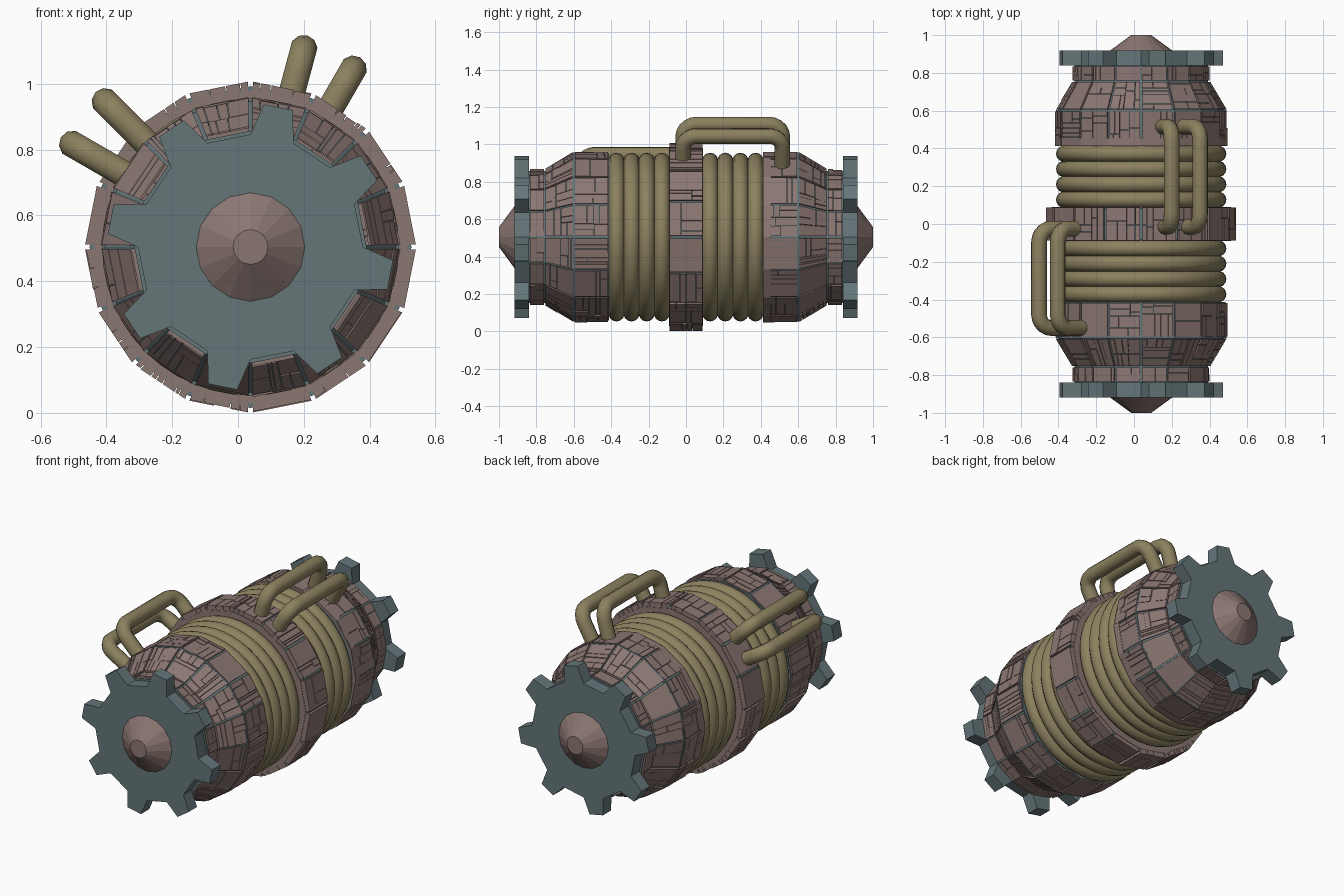
import bpy, bmesh, random
from math import sin, cos, pi, radians
from mathutils import Vector

if "Cube" in bpy.data.objects:
    bpy.data.objects.remove(bpy.data.objects["Cube"])

random.seed(7)
CX, CZ, N = 0.038, 0.504, 16


def material(name, rgb):
    m = bpy.data.materials.new(name)
    m.diffuse_color = (*rgb, 1)
    m.use_nodes = True
    m.node_tree.nodes["Principled BSDF"].inputs["Base Color"].default_value = m.diffuse_color
    return m


HULL = material("hull_brown", (0.26, 0.185, 0.17))
TEAL = material("trim_teal", (0.13, 0.18, 0.19))
PIPE = material("pipe_olive", (0.26, 0.22, 0.115))


def polar(r, a, y):
    return Vector((CX + r * cos(a), y, CZ + r * sin(a)))


def finish(name, bm, mat, smooth=False):
    bmesh.ops.recalc_face_normals(bm, faces=bm.faces)
    me = bpy.data.meshes.new(name)
    bm.to_mesh(me)
    bm.free()
    ob = bpy.data.objects.new(name, me)
    bpy.context.collection.objects.link(ob)
    me.materials.append(mat)
    if smooth:
        for p in me.polygons:
            p.use_smooth = True
    return ob


def lathe(name, profile, mat, n=N):
    """Closed solid of revolution about the long axis from (y, r) points."""
    bm = bmesh.new()
    rings = [[bm.verts.new(polar(r, 2 * pi * k / n, y)) for k in range(n)] for y, r in profile]
    for a, b in zip(rings, rings[1:]):
        for k in range(n):
            bm.faces.new((a[k], a[(k + 1) % n], b[(k + 1) % n], b[k]))
    bm.faces.new(rings[0])
    bm.faces.new(rings[-1])
    return finish(name, bm, mat)


def split(rect, depth):
    """Randomly cut a unit rectangle into smaller plates."""
    u0, v0, u1, v1 = rect
    if depth == 0 or random.random() < 0.15:
        return [rect]
    t = random.uniform(0.3, 0.7)
    if random.random() < 0.5:
        m = u0 + (u1 - u0) * t
        return split((u0, v0, m, v1), depth - 1) + split((m, v0, u1, v1), depth - 1)
    m = v0 + (v1 - v0) * t
    return split((u0, v0, u1, m), depth - 1) + split((u0, m, u1, v1), depth - 1)


def panels(name, y0, r0, y1, r1, depth=3):
    """Sixteen-sided belt of slightly uneven armour plates."""
    bm = bmesh.new()
    edge = 0.03
    for k in range(N):
        a0, a1 = 2 * pi * k / N, 2 * pi * (k + 1) / N

        def at(u, v, sink):
            u, v = edge + u * (1 - 2 * edge), edge + v * (1 - 2 * edge)
            y, r = y0 + (y1 - y0) * v, r0 + (r1 - r0) * v - sink
            return polar(r, a0, y).lerp(polar(r, a1, y), u)

        for u0, v0, u1, v1 in split((0, 0, 1, 1), depth):
            s, g = random.choice((0, 0, 0.003)), 0.008
            quad = [(u0 + g, v0 + g), (u1 - g, v0 + g), (u1 - g, v1 - g), (u0 + g, v1 - g)]
            top = [bm.verts.new(at(u, v, s)) for u, v in quad]
            low = [bm.verts.new(at(u, v, 0.03)) for u, v in quad]
            bm.faces.new(top)
            bm.faces.new(low)
            for i in range(4):
                j = (i + 1) % 4
                bm.faces.new((top[i], top[j], low[j], low[i]))
    return finish(name, bm, HULL)


def gear(name, s):
    """Sixteen-sided disc with tapered teeth on alternate sides."""
    pts, half = [], pi / N
    for k in range(N):
        a = 2 * pi * k / N
        pts.append((0.342 * cos(a), 0.342 * sin(a)))
        if k % 2:
            m = a + half
            for t in (-0.045, 0.045):
                pts.append((0.433 * cos(m) - t * sin(m), 0.433 * sin(m) + t * cos(m)))
    bm = bmesh.new()
    f, b = ([bm.verts.new((CX + x, s * y, CZ + z)) for x, z in pts] for y in (0.918, 0.84))
    bm.faces.new(f)
    bm.faces.new(b)
    for i in range(len(pts)):
        j = (i + 1) % len(pts)
        bm.faces.new((f[i], f[j], b[j], b[i]))
    return finish(name, bm, TEAL)


def torus(name, y, major, minor, n=48, m=14):
    bm = bmesh.new()
    g = [[bm.verts.new(polar(major + minor * cos(2 * pi * j / m), 2 * pi * i / n,
                             y + minor * sin(2 * pi * j / m)))
          for j in range(m)] for i in range(n)]
    for i in range(n):
        for j in range(m):
            p, q, j2 = g[i], g[(i + 1) % n], (j + 1) % m
            bm.faces.new((p[j], q[j], q[j2], p[j2]))
    return finish(name, bm, PIPE, True)


def handle(name, deg, y0, y1):
    """Radial pipe handle with rounded corners."""
    a, top, bend = radians(deg), 0.624, 0.07
    path = [polar(0.4, a, y0)]
    for i in range(6):
        t = pi / 2 * i / 5
        path.append(polar(top - bend + bend * sin(t), a, y0 + bend - bend * cos(t)))
    for i in range(6):
        t = pi / 2 * i / 5
        path.append(polar(top - bend + bend * cos(t), a, y1 - bend + bend * sin(t)))
    path.append(polar(0.4, a, y1))
    cu = bpy.data.curves.new(name, "CURVE")
    cu.dimensions = "3D"
    cu.bevel_depth, cu.bevel_resolution, cu.use_fill_caps = 0.042, 3, True
    sp = cu.splines.new("POLY")
    sp.points.add(len(path) - 1)
    for p, co in zip(sp.points, path):
        p.co = (*co, 1)
    ob = bpy.data.objects.new(name, cu)
    bpy.context.collection.objects.link(ob)
    cu.materials.append(PIPE)


# inner core and central collar
lathe("core", [(-0.5, 0.405), (0.5, 0.405)], TEAL, 32)
lathe("collar_base", [(-0.086, 0.489), (0.086, 0.489)], TEAL)
lathe("collar_sides", [(-0.09, 0.475), (0.09, 0.475)], HULL)
panels("collar_plates", -0.095, 0.504, 0.095, 0.504)

# mirrored end sections
for s, side in ((-1, "front"), (1, "back")):
    lathe(side + "_hull_base", [(s * 0.412, 0.446), (s * 0.6, 0.446), (s * 0.755, 0.353),
                                (s * 0.84, 0.353)], TEAL)
    panels(side + "_band_plates", s * 0.41, 0.457, s * 0.602, 0.457)
    panels(side + "_cone_plates", s * 0.602, 0.457, s * 0.757, 0.364)
    panels(side + "_neck_plates", s * 0.757, 0.364, s * 0.838, 0.364, 2)
    lathe(side + "_joint_ring", [(s * 0.593, 0.452), (s * 0.606, 0.452)], TEAL)
    gear(side + "_gear", s)
    lathe(side + "_nose", [(s * 0.91, 0.167), (s * 0.918, 0.165), (s * 1.0, 0.053)], HULL)
    for i in range(4):
        torus(f"{side}_coil_{i + 1}", s * (0.129 + 0.081 * i), 0.408, 0.043)

# clamp ring on the back section
lathe("back_clamp_ring", [(0.412, 0.456), (0.455, 0.456)], HULL)

# pipe handles
for i, (deg, y0, y1) in enumerate(((60, -0.015, 0.515), (75, -0.015, 0.515),
                                   (135, -0.55, -0.025), (150, -0.55, -0.025))):
    handle(f"pipe_handle_{i + 1}", deg, y0, y1)
